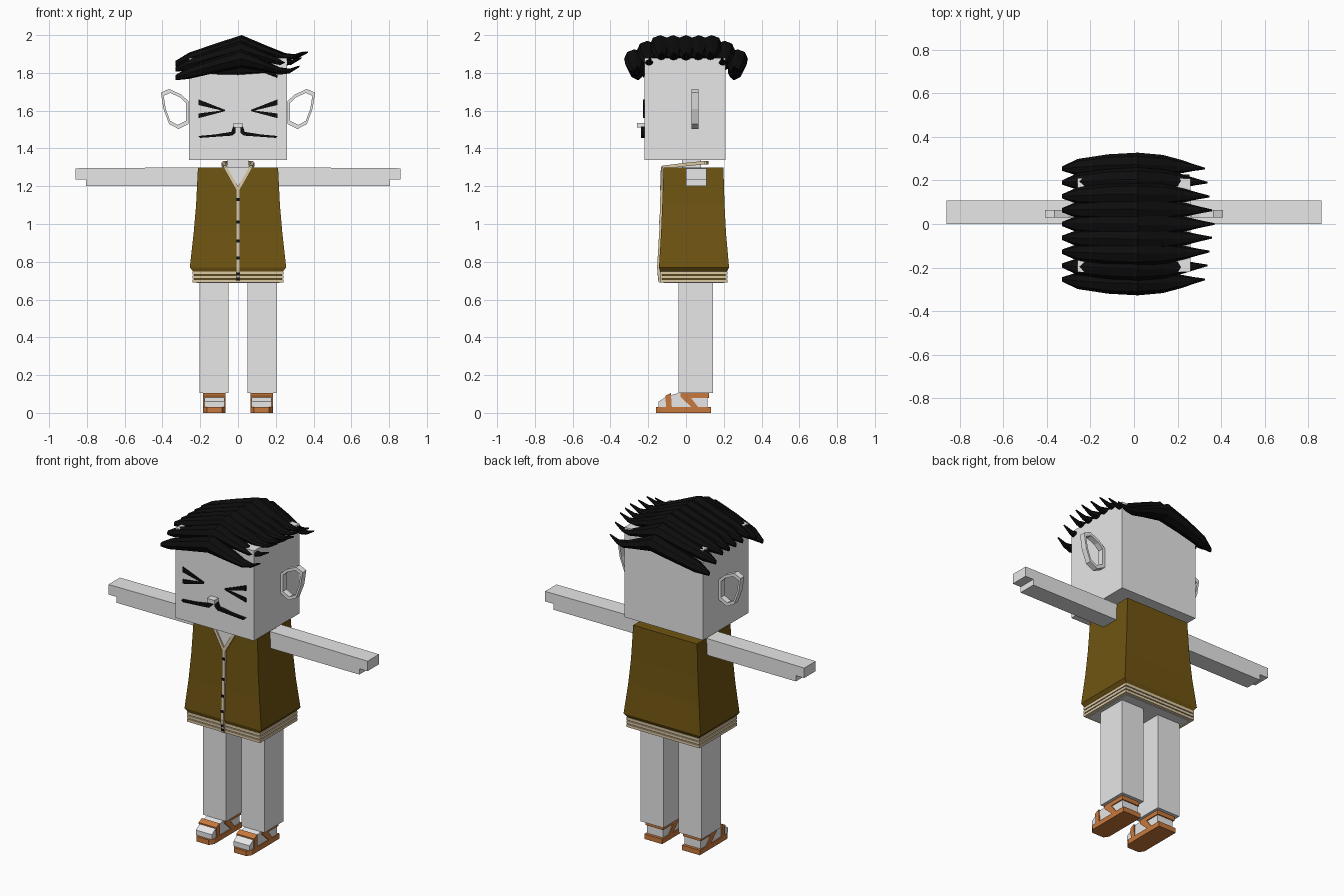
import bpy, bmesh, math
from mathutils import Vector

default = bpy.data.objects.get("Cube")
if default:
    bpy.data.objects.remove(default, do_unlink=True)


def material(name, r, g, b):
    mat = bpy.data.materials.new(name)
    mat.use_nodes = True
    mat.diffuse_color = (r, g, b, 1)
    shader = next(n for n in mat.node_tree.nodes if n.type == 'BSDF_PRINCIPLED')
    shader.inputs["Base Color"].default_value = (r, g, b, 1)
    return mat


SKIN = material("pale grey skin", .8, .8, .8)
JACKET = material("olive brown cloth", .16, .09, .006)
TRIM = material("cream trim", .72, .58, .37)
LEATHER = material("orange leather", .58, .19, .045)
BLACK = material("black", .004, .004, .004)


def loft(name, rings, mat, closed=False):
    """Bridge equal rings of points into one mesh, capped unless closed."""
    bm = bmesh.new()
    loops = [[bm.verts.new(p) for p in ring] for ring in rings]
    pairs = list(zip(loops, loops[1:]))
    if closed:
        pairs.append((loops[-1], loops[0]))
    else:
        bm.faces.new(loops[0])
        bm.faces.new(loops[-1])
    for a, b in pairs:
        for i in range(len(a)):
            j = (i + 1) % len(a)
            bm.faces.new((a[i], a[j], b[j], b[i]))
    bmesh.ops.recalc_face_normals(bm, faces=bm.faces)
    mesh = bpy.data.meshes.new(name)
    bm.to_mesh(mesh)
    bm.free()
    mesh.materials.append(mat)
    obj = bpy.data.objects.new(name, mesh)
    bpy.context.collection.objects.link(obj)
    return obj


def rect(x0, x1, y0, y1, z):
    return [(x0, y0, z), (x1, y0, z), (x1, y1, z), (x0, y1, z)]


def box(name, xs, ys, zs, mat):
    return loft(name, [rect(*xs, *ys, z) for z in zs], mat)


def prism_y(name, outline, y0, y1, mat):
    """Extrude an (x, z) outline along y."""
    return loft(name, [[(x, y, z) for x, z in outline] for y in (y0, y1)], mat)


def prism_x(name, outline, x0, x1, mat):
    """Extrude a (y, z) outline along x."""
    return loft(name, [[(x, y, z) for y, z in outline] for x in (x0, x1)], mat)


def bar(name, start, end, width, depth, mat):
    """Rectangular bar between two points."""
    a, b = Vector(start), Vector(end)
    along = (b - a).normalized()
    side = along.cross(Vector((0, 1, 0)))
    if side.length < .3:
        side = Vector((1, 0, 0))
    side.normalize()
    out = along.cross(side).normalized()
    corners = [side * u * width / 2 + out * v * depth / 2
               for u, v in ((-1, -1), (1, -1), (1, 1), (-1, 1))]
    return loft(name, [[p + c for c in corners] for p in (a, b)], mat)


def strand(name, path, y, bow, drop, mat):
    """Tapering lock of hair; path rows are x, z, half width, half height."""
    rings = []
    for x, z, wide, high in path:
        centre = y * (1 + bow * math.cos(x * 4))
        rings.append([(x, centre + wide * math.cos(a), z - drop + high * math.sin(a))
                      for a in (math.tau * k / 8 for k in range(8))])
    return loft(name, rings, mat)


# Head, neck and nose
box("head", (-.26, .26), (-.22, .21), (1.34, 1.88), SKIN)
box("neck", (-.055, .055), (-.02, .08), (1.28, 1.35), SKIN)
box("nose", (-.025, .025), (-.26, -.21), (1.51, 1.535), SKIN)

# Jacket: flared body with a short tucked hem
loft("jacket", [rect(-.235, .235, -.135, .215, .745),
                rect(-.255, .255, -.143, .228, .77),
                rect(-.235, .235, -.132, .212, .95),
                rect(-.222, .222, -.126, .204, 1.1),
                rect(-.212, .212, -.118, .198, 1.3)], JACKET)

# Striped hem: three cream bands over a brown core
box("hem_core", (-.232, .232), (-.128, .21), (.695, .75), JACKET)
for n in range(3):
    low = .69 + n * .021
    box(f"hem_band_{n}", (-.242, .242), (-.137, .219), (low, low + .016), TRIM)
box("hem_lining", (-.22, .22), (-.12, .2), (.687, .7), SKIN)

# Open neckline, front strip and buttons
prism_y("chest", [(-.065, 1.302), (.065, 1.302), (0, 1.18)], -.128, -.11, SKIN)
bar("front_strip_upper", (0, -.129, 1.19), (0, -.136, .95), .02, .012, TRIM)
bar("front_strip_lower", (0, -.136, .95), (0, -.147, .77), .02, .012, TRIM)
bar("front_strip_hem", (0, -.147, .77), (0, -.138, .69), .02, .012, TRIM)
for n, (y, z) in enumerate([(-.134, 1.13), (-.138, 1.01), (-.142, .91),
                            (-.147, .82), (-.146, .735), (-.143, .71)]):
    box(f"button_{n}", (-.009, .009), (y - .004, y), (z - .008, z + .008), BLACK)

# Hair: a row of arched locks swept from one side to the other
LOCK = [(-.33, 1.85, .01, .014), (-.26, 1.875, .038, .032), (-.12, 1.915, .05, .04),
        (.02, 1.95, .055, .05), (.15, 1.915, .048, .03), (.25, 1.885, .03, .02),
        (.31, 1.885, .016, .012), (.37, 1.91, .004, .004)]
for n in range(-4, 5):
    drop = {4: .075, 3: .03}.get(abs(n), 0)
    reach = 1 - abs(n) * .03
    path = [(x * reach if x > 0 else x, z, w, h) for x, z, w, h in LOCK]
    strand(f"hair_lock_{n + 5}", path, n * .062, .1, drop, BLACK)
FRINGE = [(-.27, 1.81, .006, .006), (-.2, 1.815, .012, .02), (0, 1.82, .015, .03),
          (.14, 1.82, .012, .02), (.21, 1.78, .004, .006)]
strand("fringe", FRINGE, -.225, 0, 0, BLACK)

# Ear rim, as (distance from centre, height) around the loop
EAR = [(.262, 1.65), (.3, 1.685), (.365, 1.715), (.408, 1.695),
       (.395, 1.61), (.365, 1.53), (.315, 1.503), (.262, 1.53)]
# Sandal side outlines, as (depth, height)
FOOT = [(-.145, .03), (-.145, .06), (-.1, .088), (-.04, .105), (.115, .105), (.115, .03)]
STRAPS = {"toe": [(-.105, .03), (-.11, .09), (-.08, .105), (-.075, .03)],
          "instep": [(.03, .03), (-.03, .085), (-.03, .107), (.005, .107), (.065, .03)],
          "heel": [(.0, .08), (.0, .107), (.122, .107), (.122, .08)]}

for label, s in (("left", 1), ("right", -1)):
    # Arm with a step under the fingertips
    prism_y(f"{label}_arm", [(s * .2, 1.2), (s * .805, 1.2), (s * .805, 1.235),
                             (s * .86, 1.235), (s * .86, 1.295), (s * .2, 1.3)],
            0, .108, SKIN)
    # Leg and sandal
    box(f"{label}_leg", (s * .05, s * .203), (-.04, .142), (.105, .7), SKIN)
    prism_x(f"{label}_foot", FOOT, s * .072, s * .178, SKIN)
    loft(f"{label}_sole", [[(s * x, y, z) for x, y in
         ((.085, -.158), (.165, -.158), (.184, -.13), (.184, .132), (.066, .132), (.066, -.13))]
        for z in (0, .03)], LEATHER)
    for part, outline in STRAPS.items():
        prism_x(f"{label}_{part}_strap", outline, s * .066, s * .184, LEATHER)
    # Ear rim
    mid = Vector((.335, 1.61))
    rings = []
    for p in map(Vector, EAR):
        q = mid + (p - mid) * .8
        rings.append([(s * v.x, y, v.y) for v, y in
                      ((p, .03), (q, .03), (q, .065), (p, .065))])
    loft(f"{label}_ear", rings, SKIN, closed=True)
    # Squeezed eye and moustache
    prism_y(f"{label}_upper_lid", [(s * x, z) for x, z in
            ((.21, 1.66), (.21, 1.63), (.07, 1.597), (.07, 1.605))], -.227, -.219, BLACK)
    prism_y(f"{label}_lower_lid", [(s * x, z) for x, z in
            ((.21, 1.585), (.21, 1.56), (.07, 1.597), (.07, 1.603))], -.227, -.219, BLACK)
    prism_y(f"{label}_moustache", [(s * x, z) for x, z in
            ((.012, 1.515), (.026, 1.515), (.035, 1.488), (.12, 1.474),
             (.21, 1.466), (.2, 1.456), (.03, 1.468), (.012, 1.485))], -.238, -.219, BLACK)
    # Collar running up the neckline and over the shoulder
    route = [(0, -.128, 1.18), (s * .068, -.124, 1.3), (s * .078, 0, 1.315),
             (s * .07, .1, 1.325), (0, .11, 1.325)]
    for n, (a, b) in enumerate(zip(route, route[1:])):
        bar(f"{label}_collar_{n}", a, b, .018, .018, TRIM)
